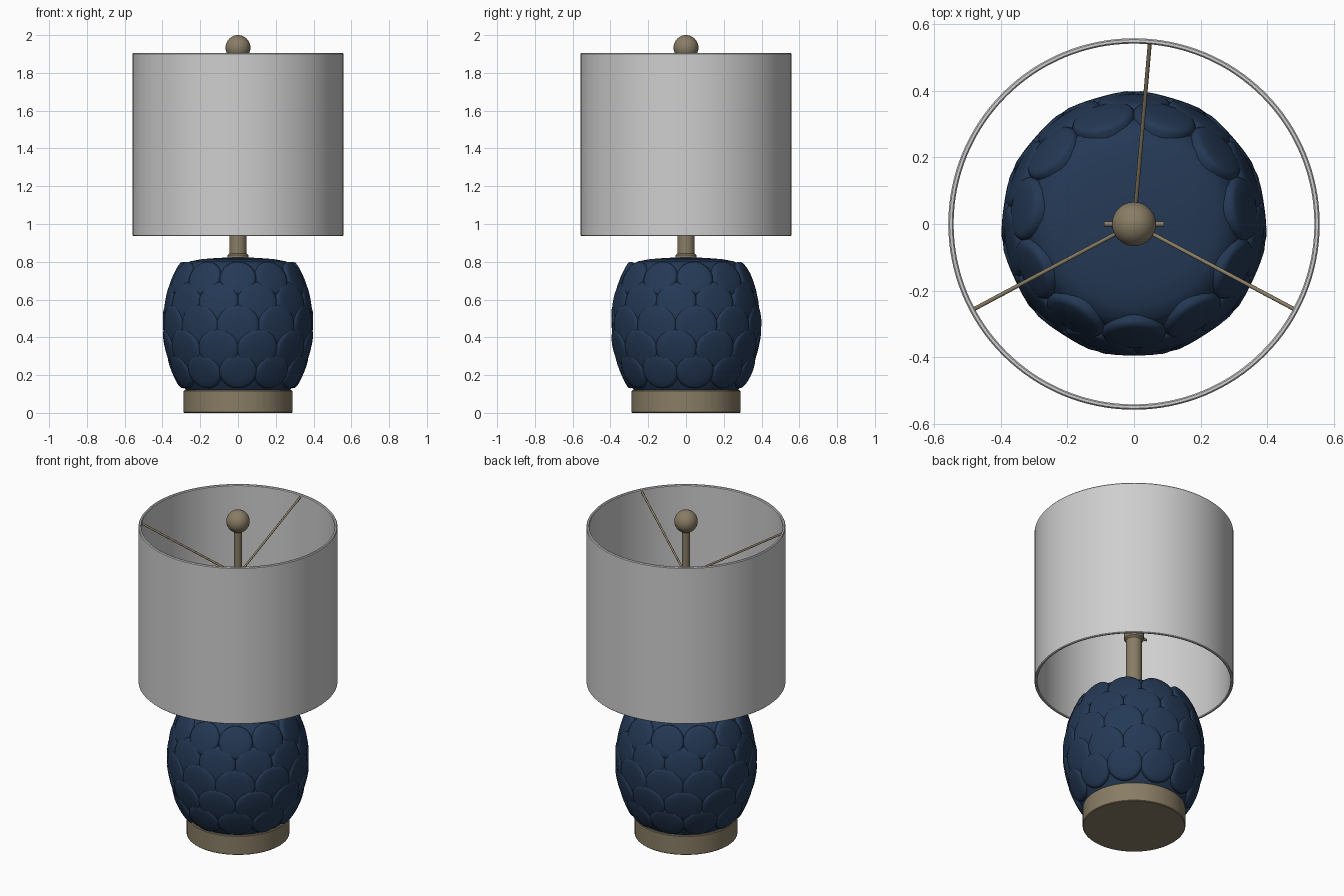
import bpy, bmesh, math
from mathutils import Vector, Matrix

if "Cube" in bpy.data.objects:
    bpy.data.objects.remove(bpy.data.objects["Cube"])


def material(name, rgb):
    m = bpy.data.materials.new(name)
    m.diffuse_color = (*rgb, 1)
    m.use_nodes = True
    m.node_tree.nodes["Principled BSDF"].inputs["Base Color"].default_value = m.diffuse_color
    return m


NAVY = material("navy glaze", (0.018, 0.041, 0.092))
BRASS = material("aged brass", (0.25, 0.205, 0.13))
LINEN = material("pale shade", (0.62, 0.62, 0.62))


def finish(name, bm, mat, angle=35):
    bmesh.ops.recalc_face_normals(bm, faces=bm.faces)
    me = bpy.data.meshes.new(name)
    bm.to_mesh(me)
    bm.free()
    me.materials.append(mat)
    ob = bpy.data.objects.new(name, me)
    bpy.context.collection.objects.link(ob)
    bpy.ops.object.select_all(action='DESELECT')
    ob.select_set(True)
    bpy.context.view_layer.objects.active = ob
    bpy.ops.object.shade_smooth_by_angle(angle=math.radians(angle))
    return ob


def spin(bm, profile, steps, closed=False, mat=Matrix()):
    """Revolve (radius, z) points around z, then place with a matrix."""
    pts = list(profile) + ([profile[0]] if closed else [])
    vs = [bm.verts.new((r, 0, z)) for r, z in pts]
    es = [bm.edges.new(p) for p in zip(vs, vs[1:])]
    before = set(bm.verts) - set(vs)
    bmesh.ops.spin(bm, geom=vs + es, axis=(0, 0, 1), cent=(0, 0, 0),
                   steps=steps, angle=math.tau)
    new = [v for v in bm.verts if v not in before]
    bmesh.ops.remove_doubles(bm, verts=new, dist=1e-5)
    new = [v for v in bm.verts if v not in before]
    bmesh.ops.transform(bm, matrix=mat, verts=new)


def lathe(name, profile, mat, steps=64, closed=False):
    bm = bmesh.new()
    spin(bm, profile, steps, closed)
    return finish(name, bm, mat)


def rod(name, a, b, radius, mat, sides=12):
    a, b = Vector(a), Vector(b)
    d = b - a
    bm = bmesh.new()
    bmesh.ops.create_cone(bm, cap_ends=True, segments=sides, radius1=radius,
                          radius2=radius, depth=d.length,
                          matrix=Matrix.Translation((a + b) / 2)
                          @ d.to_track_quat('Z', 'Y').to_matrix().to_4x4())
    return finish(name, bm, mat)


# Foot
lathe("base_plinth", [(0, 0), (0.284, 0), (0.288, 0.004), (0.288, 0.116),
                      (0.284, 0.12), (0, 0.12)], BRASS, 96)

# Ceramic body under the scales
lathe("body_core", [(0, 0.12), (0.275, 0.12), (0.315, 0.18), (0.347, 0.25),
                    (0.37, 0.34), (0.378, 0.44), (0.374, 0.53), (0.358, 0.62),
                    (0.335, 0.7), (0.308, 0.76), (0.285, 0.787), (0.25, 0.803),
                    (0.19, 0.814), (0.1, 0.821), (0, 0.823)], NAVY, 96)

# Five staggered rows of overlapping scales: z, radius, lean, disc size
COUNT = 11
bm = bmesh.new()
for row, (z, rad, lean, s) in enumerate([(0.72, 0.346, 23, 0.096), (0.59, 0.383, 9, 0.108),
                                         (0.46, 0.394, -3, 0.114), (0.335, 0.382, -14, 0.11),
                                         (0.215, 0.348, -22, 0.1)]):
    disc = [(0, 0), (s * 0.5, -0.002), (s * 0.82, -0.006), (s * 0.94, -0.011),
            (s, -0.021), (s, -0.045), (0, -0.05)]
    for i in range(COUNT):
        ang = -math.pi / 2 + math.tau * (i + 0.5 * (row % 2)) / COUNT
        place = (Matrix.Rotation(ang, 4, 'Z') @ Matrix.Translation((rad, 0, z))
                 @ Matrix.Rotation(math.radians(90 - lean), 4, 'Y'))
        spin(bm, disc, 32, mat=place)
finish("body_scales", bm, NAVY, 40)

# Neck, collar, socket and upper stem
lathe("neck", [(0, 0.81), (0.056, 0.81), (0.056, 0.835), (0.046, 0.845),
               (0.046, 1.2), (0.056, 1.21), (0.056, 1.38), (0.04, 1.4),
               (0.022, 1.41), (0.022, 1.9), (0, 1.9)], BRASS, 48)
rod("socket_key", (-0.09, 0, 1.24), (0.09, 0, 1.24), 0.008, BRASS)

# Finial ball
bm = bmesh.new()
bmesh.ops.create_uvsphere(bm, u_segments=48, v_segments=24, radius=0.066,
                          matrix=Matrix.Translation((0, 0, 1.934)))
finish("finial_ball", bm, BRASS)

# Three sloping arms carrying the shade
for i, deg in enumerate((85, -28, 208)):
    a = math.radians(deg)
    rod(f"shade_arm_{i + 1}", (0, 0, 1.6),
        (0.546 * math.cos(a), 0.546 * math.sin(a), 1.89), 0.006, BRASS)

# Drum shade, open at both ends
lathe("drum_shade", [(0.542, 0.94), (0.546, 0.936), (0.554, 0.936), (0.558, 0.94),
                     (0.558, 1.901), (0.554, 1.906), (0.546, 1.906), (0.542, 1.901)],
      LINEN, 128, closed=True)
